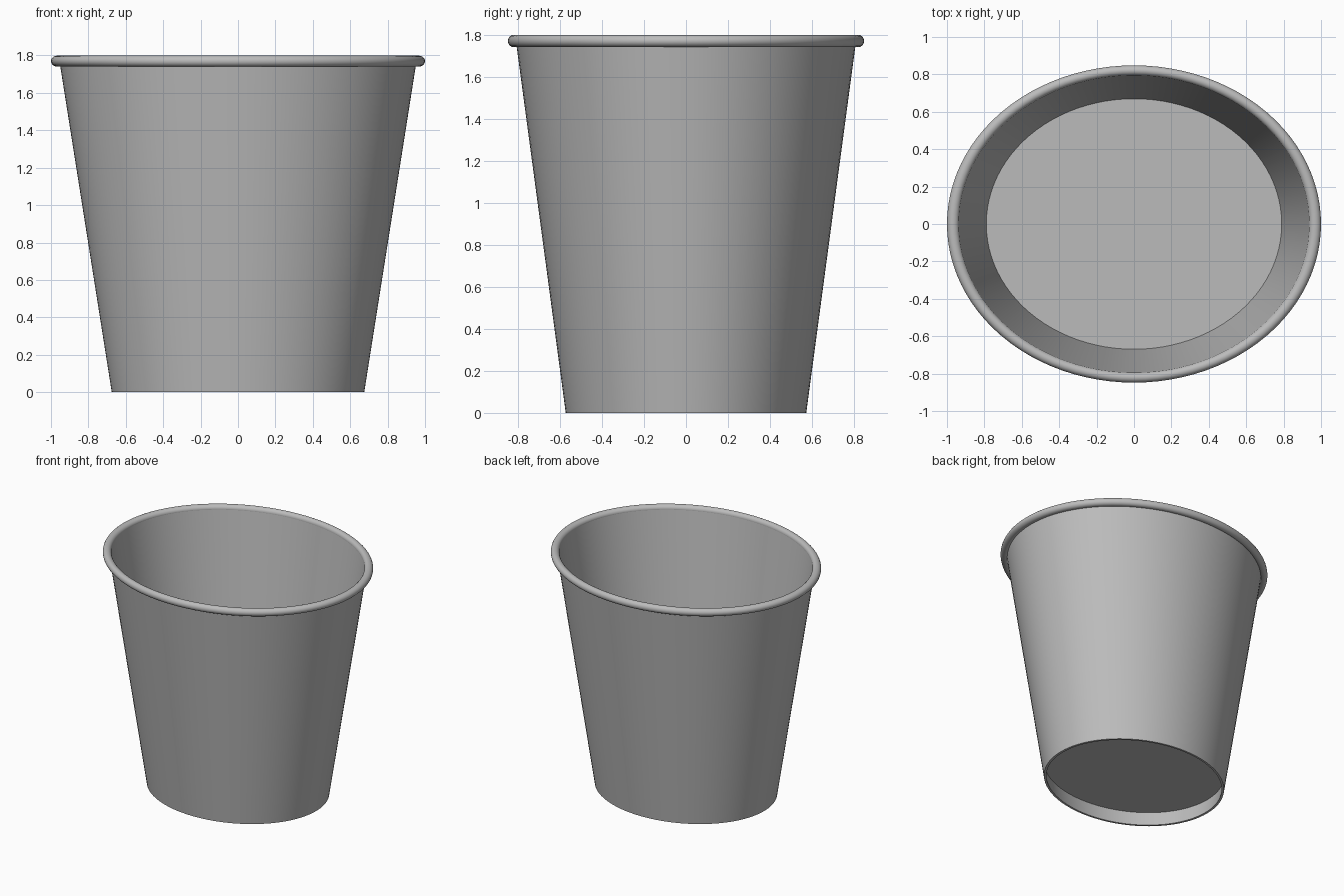
import bpy, bmesh, math

cube = bpy.data.objects.get("Cube")
if cube:
    bpy.data.objects.remove(cube, do_unlink=True)

SEGMENTS = 96
DEPTH_RATIO = 0.848      # oval footprint: depth over width
BASE_R, SLOPE, WALL = 0.675, 0.158, 0.018

grey = bpy.data.materials.new("plain grey")
grey.use_nodes = True
colour = (0.5, 0.5, 0.5, 1)
grey.diffuse_color = colour
grey.node_tree.nodes["Principled BSDF"].inputs["Base Color"].default_value = colour


def outer(z):
    return BASE_R + SLOPE * z


def inner(z):
    return outer(z) - WALL


def lathe(name, profile):
    """Spin a (radius, z) profile into an oval surface; radius 0 closes it."""
    bm = bmesh.new()
    verts = [bm.verts.new((r, 0, z)) for r, z in profile]
    edges = [bm.edges.new(pair) for pair in zip(verts, verts[1:])]
    bmesh.ops.spin(bm, geom=verts + edges, cent=(0, 0, 0), axis=(0, 0, 1),
                   angle=math.tau, steps=SEGMENTS)
    bmesh.ops.remove_doubles(bm, verts=bm.verts, dist=0.0005)
    bmesh.ops.scale(bm, vec=(1, DEPTH_RATIO, 1), verts=bm.verts)
    bmesh.ops.recalc_face_normals(bm, faces=bm.faces)
    mesh = bpy.data.meshes.new(name)
    bm.to_mesh(mesh)
    bm.free()
    mesh.materials.append(grey)
    obj = bpy.data.objects.new(name, mesh)
    bpy.context.collection.objects.link(obj)
    bpy.ops.object.select_all(action="DESELECT")
    obj.select_set(True)
    bpy.context.view_layer.objects.active = obj
    bpy.ops.object.shade_smooth_by_angle(angle=math.radians(35))
    return obj


# Tapered thin wall, open at both ends
TOP = 1.77
lathe("wall", [(inner(0), 0), (outer(0), 0), (outer(TOP), TOP),
               (inner(TOP), TOP), (inner(0), 0)])

# Rolled bead around the mouth
bead = [math.tau * i / 20 for i in range(21)]
lathe("rolled_rim", [(0.968 + 0.032 * math.cos(a), 1.77 + 0.029 * math.sin(a))
                     for a in bead])

# Solid filling: its top is the inside floor, its underside the recessed base
LOW, HIGH = 0.11, 0.84
lathe("raised_floor", [(0, LOW), (inner(LOW) + 0.005, LOW),
                       (inner(HIGH) + 0.005, HIGH), (0, HIGH)])
